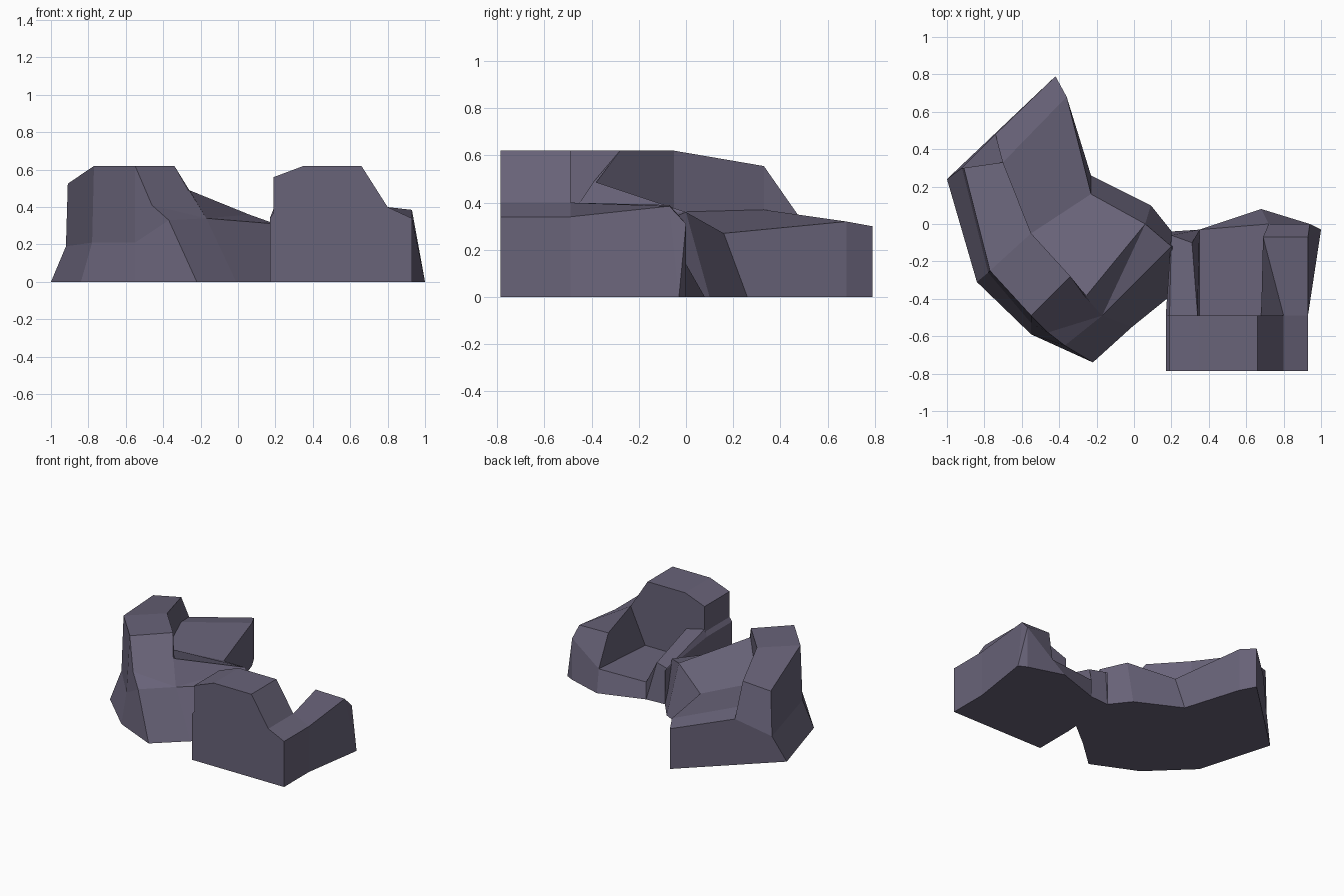
import bpy, bmesh

if "Cube" in bpy.data.objects:
    bpy.data.objects.remove(bpy.data.objects["Cube"])

stone = bpy.data.materials.new("dark_stone")
stone.diffuse_color = (.14, .125, .19, 1)
stone.use_nodes = True
stone.node_tree.nodes["Principled BSDF"].inputs["Base Color"].default_value = stone.diffuse_color


def loft(name, sections, start_caps, end_caps):
    """Skin closed sections; repeated points collapse quads into triangles."""
    bm = bmesh.new()
    pool = {}

    def vert(p):
        if p not in pool:
            pool[p] = bm.verts.new(p)
        return pool[p]

    def face(points):
        unique = list(dict.fromkeys(points))
        if len(unique) > 2:
            vs = [vert(p) for p in unique]
            if bm.faces.get(vs) is None:
                bm.faces.new(vs)

    for s, t in zip(sections, sections[1:]):
        for i in range(len(s)):
            j = (i + 1) % len(s)
            face([s[i], s[j], t[j], t[i]])
    for cap in start_caps:
        face([sections[0][i] for i in cap])
    for cap in end_caps:
        face([sections[-1][i] for i in cap])
    bmesh.ops.recalc_face_normals(bm, faces=bm.faces)
    mesh = bpy.data.meshes.new(name)
    bm.to_mesh(mesh)
    bm.free()
    mesh.materials.append(stone)
    ob = bpy.data.objects.new(name, mesh)
    bpy.context.collection.objects.link(ob)
    return ob


# Curved rock: shared corners, then sections from the back tip to the right end
back = [(-1, .24, 0), (-.92, .30, .19), (-.91, .30, .525), (-.70, .33, .555)]
tower = (-.34, -.28, .62)
ledge = (-.26, -.39, .49)
brow = (-.17, -.49, .34)
inner = [(.06, 0, .36), (.09, .10, 0)]
tail = (.20, -.12, .31)
curved = [
    back + [(-.74, .48, .34), (-.42, .79, .30), (-.42, .79, 0)],
    back + [(-.70, .33, .37), (-.36, .68, .32), (-.36, .68, 0)],
    [(-.84, -.31, 0), (-.78, -.26, .21), (-.77, -.25, .62), (-.55, -.05, .62),
     (-.55, -.05, .36), (-.23, .16, .27), (-.23, .26, 0)],
    [(-.55, -.59, 0), (-.55, -.53, .21), (-.55, -.49, .62), tower, ledge] + inner,
    [(-.22, -.74, 0), (-.37, -.65, .33), (-.46, -.58, .41), brow, ledge] + inner,
    [(-.01, -.55, 0), brow, brow, brow, inner[0]] + inner,
    [(.25, -.34, 0)] + [tail] * 5 + [(.25, -.10, 0)],
]
loft("curved_rock", curved, [(0, 1, 4, 5, 6), (1, 2, 3, 4)], [(0, 1, 6)])

# Blocky rock: raised front slab, then a sunken flat floor behind it
slab = [(.17, 0), (.17, .34), (.19, .37), (.19, .56), (.35, .62),
        (.66, .62), (.80, .40), (.93, .34), (.93, 0)]
step = [(.17, 0), (.17, .34), (.19, .39), (.34, .355), (.35, .14),
        (.68, .14), (.80, .40), (.93, .34), (.93, 0)]
left_end = [(.20, -.04, 0), (.20, -.04, .25), (.20, -.06, .26), (.31, -.10, .26)]
sill = [(.35, -.03, .13), (.72, 0, .14)]
corner = (1, -.03, 0)
blocky = [
    [(x, -.785, z) for x, z in slab],
    [(x, -.49, z) for x, z in slab],
    [(x, -.49, z) for x, z in step],
    left_end + sill + [(.69, -.07, .39), (.93, -.07, .385), corner],
    left_end + sill + [sill[1], (.94, 0, .31), corner],
    [left_end[0]] * 3 + [(.35, -.03, 0)] * 2 + [(.68, .08, 0)] * 2
    + [(.94, 0, 0), corner],
]
loft("blocky_rock", blocky, [range(9)], [range(9)])
